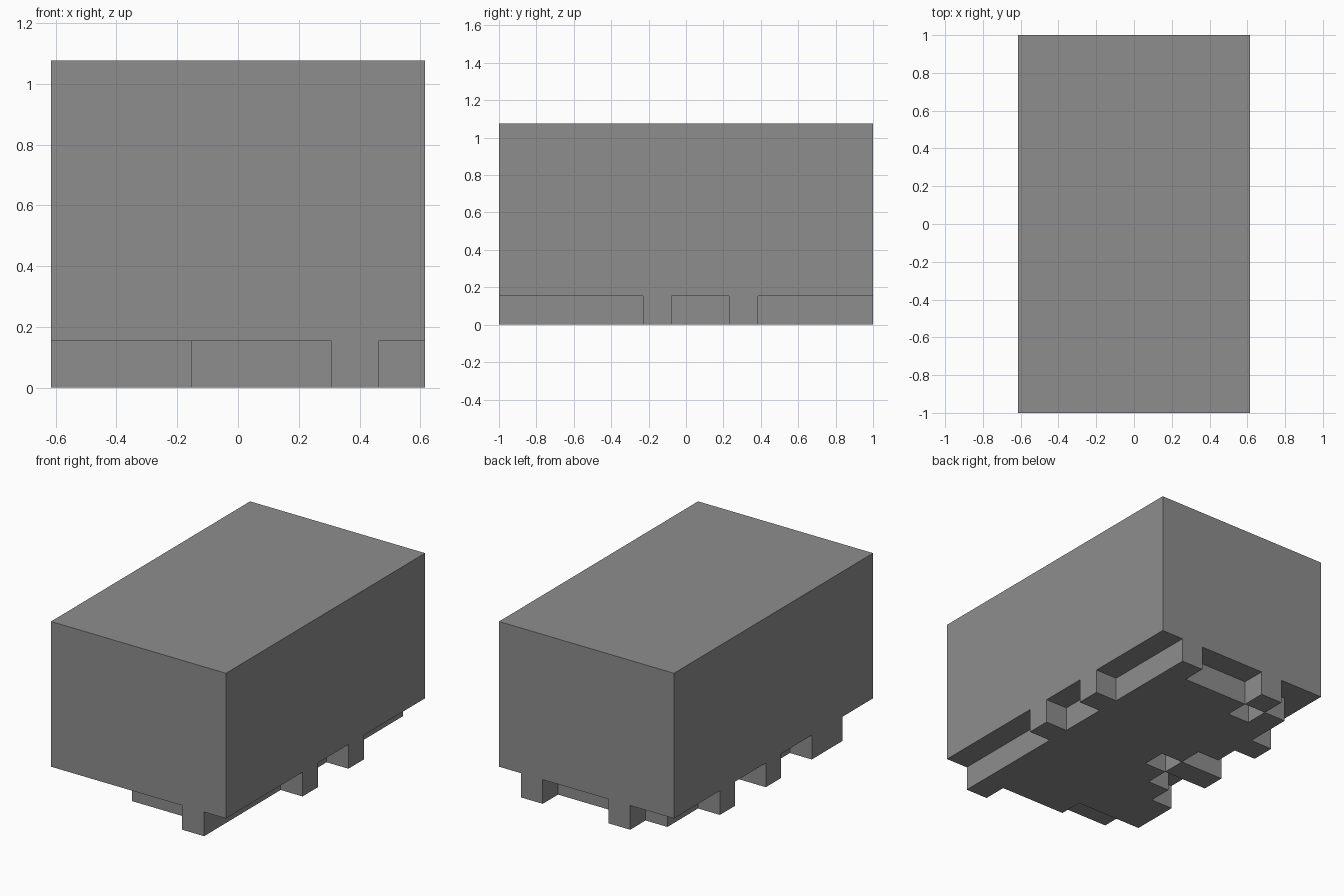
import bpy, bmesh
from mathutils import Vector

cube = bpy.data.objects.get("Cube")
if cube:
    bpy.data.objects.remove(cube, do_unlink=True)

CELL = 2 / 13          # size of one square of the plan
COLS, ROWS, LAYERS = 8, 13, 6

# Footprint of the raised underside: back row first, +x on the right
FOOTPRINT = [
    "..#...#.",
    ".#.####.",
    ".######.",
    "#######.",
    ".#######",
    "..#####.",
    "##.####.",
    "..######",
    ".######.",
    "#######.",
    "#######.",
    "...####.",
    "......#.",
]

# One flat colour
grey = bpy.data.materials.new("mid_grey")
grey.use_nodes = True
colour = (0.27, 0.27, 0.27, 1)
grey.diffuse_color = colour
grey.node_tree.nodes["Principled BSDF"].inputs["Base Color"].default_value = colour


def extrude(bm, faces, height, keep):
    """Extrude a set of faces straight along z."""
    out = bmesh.ops.extrude_face_region(bm, geom=faces, use_keep_orig=keep)
    verts = [g for g in out["geom"] if isinstance(g, bmesh.types.BMVert)]
    bmesh.ops.translate(bm, verts=verts, vec=Vector((0, 0, height)))


bm = bmesh.new()

# Floor of the body, divided into squares
grid = [[bm.verts.new(((i - COLS / 2) * CELL, (j - ROWS / 2) * CELL, CELL))
         for i in range(COLS + 1)] for j in range(ROWS + 1)]
floor = {}
for j in range(ROWS):
    for i in range(COLS):
        floor[i, j] = bm.faces.new((grid[j][i], grid[j + 1][i],
                                    grid[j + 1][i + 1], grid[j][i + 1]))

# Solid body above the floor, then the footprint below it
feet = [f for (i, j), f in floor.items() if FOOTPRINT[ROWS - 1 - j][i] == "#"]
extrude(bm, list(floor.values()), LAYERS * CELL, True)
extrude(bm, feet, -CELL, False)

# Merge flush squares into large flat faces
bmesh.ops.recalc_face_normals(bm, faces=bm.faces)
bmesh.ops.dissolve_limit(bm, angle_limit=0.01, verts=bm.verts, edges=bm.edges)

mesh = bpy.data.meshes.new("block_body")
bm.to_mesh(mesh)
bm.free()
mesh.materials.append(grey)
body = bpy.data.objects.new("block_body", mesh)
bpy.context.collection.objects.link(body)
